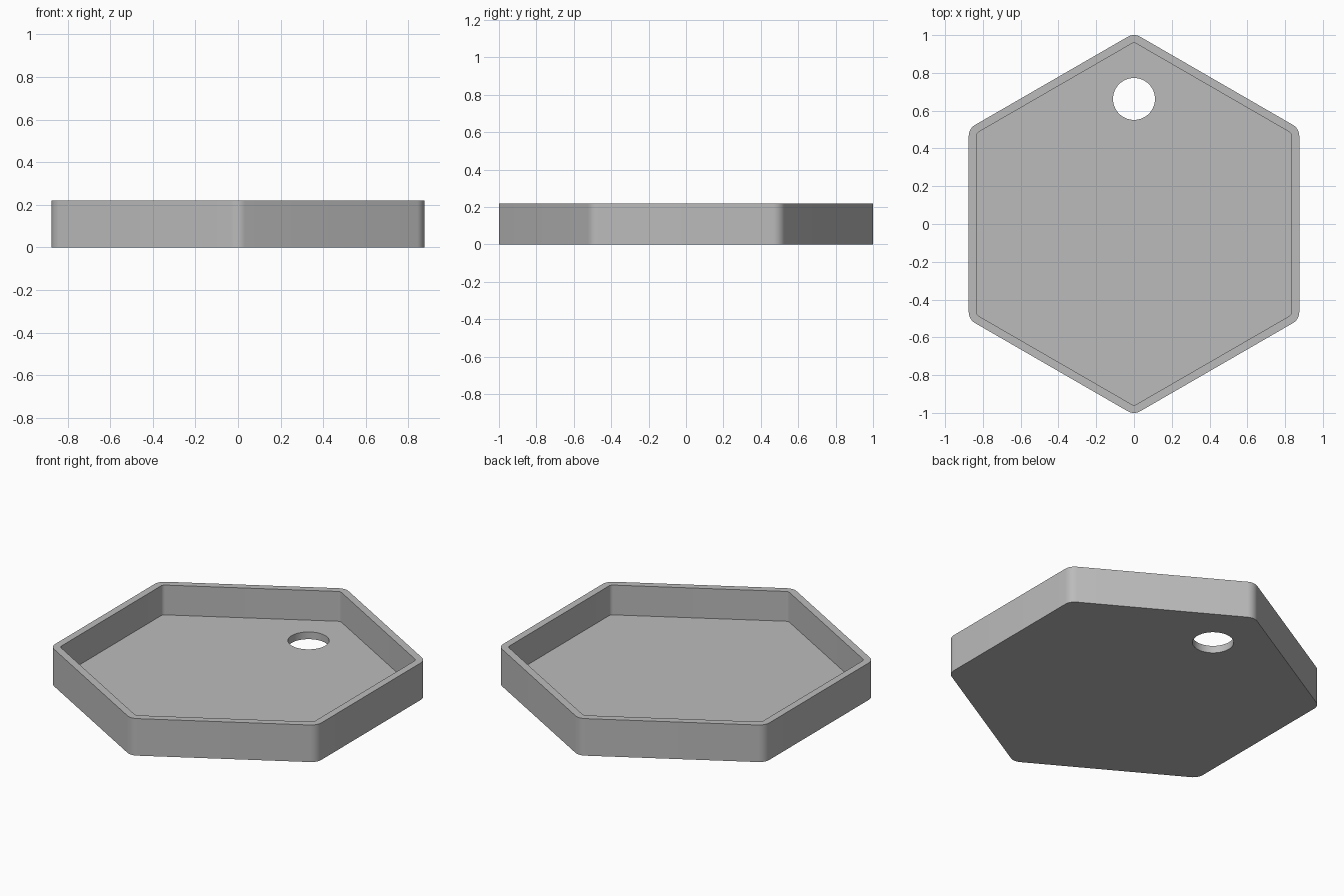
import bpy, bmesh, math

HEIGHT, FLOOR, WALL = 0.22, 0.043, 0.042
APOTHEM, CORNER = 0.875, 0.067
HOLE_Y, HOLE_R = 0.662, 0.111

cube = bpy.data.objects.get("Cube")
if cube:
    bpy.data.objects.remove(cube, do_unlink=True)


def rounded_hexagon(apothem, radius, steps=8):
    """Outline of a hexagon with rounded corners, one corner pointing back."""
    reach = (apothem - radius) / math.cos(math.pi / 6)
    points = []
    for corner in range(6):
        mid = math.pi / 2 + corner * math.pi / 3
        for i in range(steps + 1):
            a = mid + (i / steps - 0.5) * math.pi / 3
            points.append((reach * math.cos(mid) + radius * math.cos(a),
                           reach * math.sin(mid) + radius * math.sin(a)))
    return points


def circle(radius, cy, count=64):
    angles = [2 * math.pi * i / count for i in range(count)]
    return [(radius * math.cos(a), cy + radius * math.sin(a)) for a in angles]


def add_loop(bm, points, z):
    verts = [bm.verts.new((x, y, z)) for x, y in points]
    edges = [bm.edges.new((v, verts[i - 1])) for i, v in enumerate(verts)]
    return verts, edges


def bridge(bm, a, b):
    for i in range(len(a[0])):
        bm.faces.new((a[0][i - 1], a[0][i], b[0][i], b[0][i - 1]))


# Outlines of the outer wall, inner wall and hole
outer = rounded_hexagon(APOTHEM, CORNER)
inner = rounded_hexagon(APOTHEM - WALL, CORNER - WALL)
hole = circle(HOLE_R, HOLE_Y)

bm = bmesh.new()
outer_low, outer_top = add_loop(bm, outer, 0), add_loop(bm, outer, HEIGHT)
inner_top, inner_low = add_loop(bm, inner, HEIGHT), add_loop(bm, inner, FLOOR)
hole_low, hole_top = add_loop(bm, hole, 0), add_loop(bm, hole, FLOOR)

# Walls, rim and hole lining
for a, b in ((outer_low, outer_top), (outer_top, inner_top),
             (inner_top, inner_low), (hole_top, hole_low)):
    bridge(bm, a, b)

# Floor and underside, each pierced by the hole
for border, opening in ((inner_low, hole_top), (outer_low, hole_low)):
    bmesh.ops.triangle_fill(bm, edges=border[1] + opening[1], use_beauty=True)

bmesh.ops.recalc_face_normals(bm, faces=bm.faces)
mesh = bpy.data.meshes.new("hexagonal_tray")
bm.to_mesh(mesh)
bm.free()
tray = bpy.data.objects.new("hexagonal_tray", mesh)
bpy.context.collection.objects.link(tray)

# Plain grey material
grey = bpy.data.materials.new("light_grey")
grey.use_nodes = True
colour = (0.5, 0.5, 0.5, 1)
grey.diffuse_color = colour
grey.node_tree.nodes["Principled BSDF"].inputs["Base Color"].default_value = colour
mesh.materials.append(grey)

# Smooth corners, crisp rims
bpy.ops.object.select_all(action="DESELECT")
tray.select_set(True)
bpy.context.view_layer.objects.active = tray
bpy.ops.object.shade_smooth_by_angle(angle=math.radians(30))
